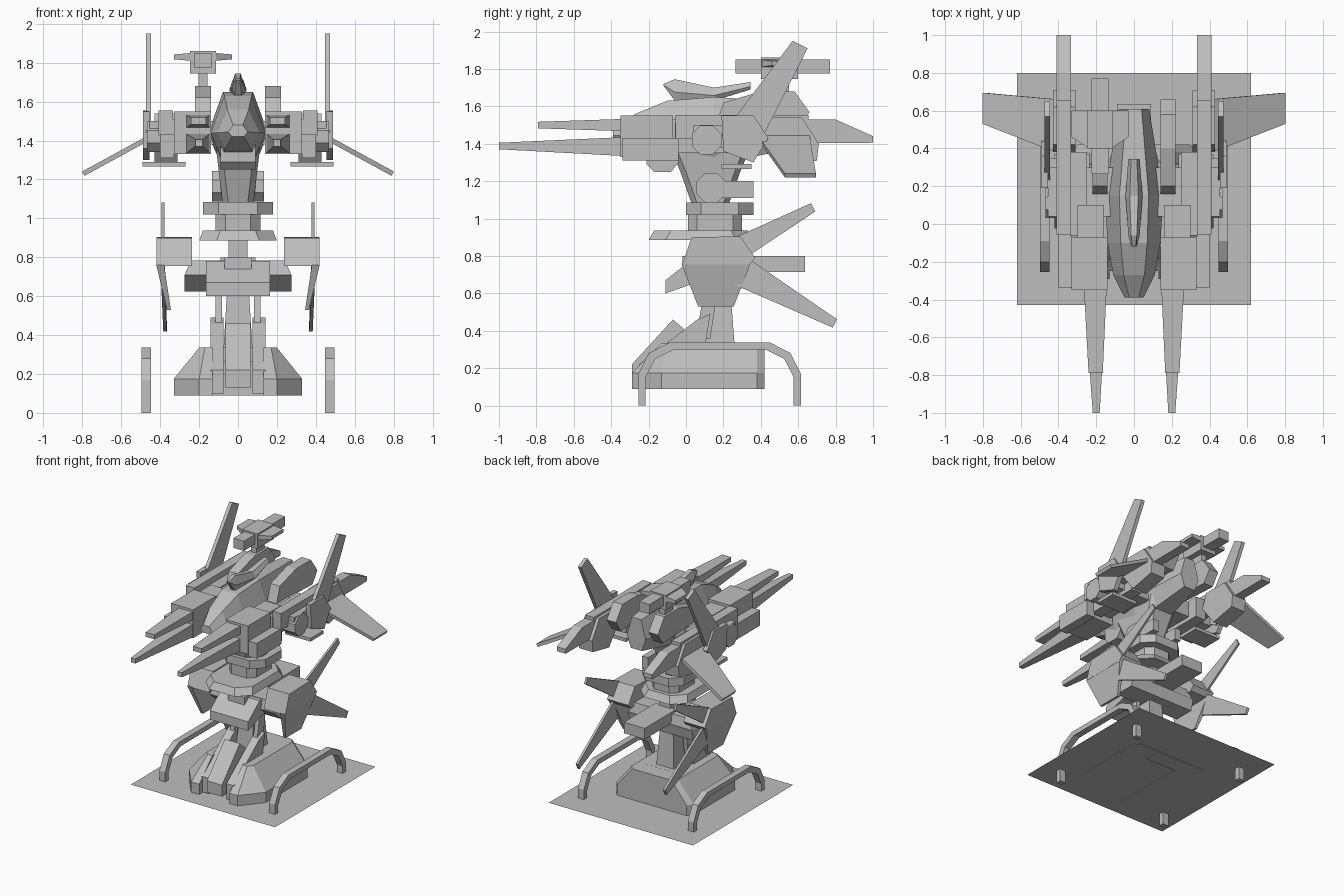
import bpy, bmesh
from math import sin, cos, pi
from mathutils import Vector

if "Cube" in bpy.data.objects:
    bpy.data.objects.remove(bpy.data.objects["Cube"], do_unlink=True)

grey = (.52, .52, .52, 1)
material = bpy.data.materials.new("plain grey")
material.use_nodes = True
material.diffuse_color = grey
material.node_tree.nodes["Principled BSDF"].inputs["Base Color"].default_value = grey


def skin(name, rings, pair=False):
    """Join matching rings of points and cap the ends; pair builds both sides."""
    sides = {"left_": 1, "right_": -1} if pair else {"": 1}
    for prefix, sign in sides.items():
        bm = bmesh.new()
        loops = [[bm.verts.new((sign * x, y, z)) for x, y, z in ring] for ring in rings]
        for lower, upper in zip(loops, loops[1:]):
            for i in range(len(lower)):
                bm.faces.new((lower[i - 1], lower[i], upper[i], upper[i - 1]))
        bm.faces.new(loops[0])
        if len(loops) > 1:
            bm.faces.new(loops[-1])
            bmesh.ops.recalc_face_normals(bm, faces=bm.faces)
        mesh = bpy.data.meshes.new(prefix + name)
        bm.to_mesh(mesh)
        bm.free()
        mesh.materials.append(material)
        part = bpy.data.objects.new(prefix + name, mesh)
        bpy.context.collection.objects.link(part)


def quad(centre, across, up):
    """Parallelogram ring around a centre, from two edge vectors."""
    centre, across, up = Vector(centre), Vector(across) / 2, Vector(up) / 2
    return [centre - across - up, centre + across - up,
            centre + across + up, centre - across + up]


def box(name, at, size, top=1, pair=False):
    """Box around a centre point; top narrows its upper face."""
    x, y, z = at
    wide, deep, high = size
    skin(name, [quad((x, y, z + side * high / 2), (wide * scale, 0, 0), (0, deep * scale, 0))
                for side, scale in ((-1, 1), (1, top))], pair)


def beam(name, start, end, start_size, end_size, pair=False):
    """Tapered bar running along the depth of the model."""
    skin(name, [quad(point, (size[0], 0, 0), (0, 0, size[1]))
                for point, size in ((start, start_size), (end, end_size))], pair)


def blade(name, root, tip, chords, chord, thick):
    """Pair of thin tapered fins from root to tip, with a chord direction."""
    direction = Vector(chord).normalized()
    normal = (Vector(tip) - Vector(root)).cross(direction).normalized() * thick
    skin(name, [quad(point, direction * length, normal)
                for point, length in zip((root, tip), chords)], pair=True)


def prism(name, x, wide, profile, pair=False):
    """Side profile of (y, z) points given a width."""
    skin(name, [[(x + side * wide / 2, y, z) for y, z in profile] for side in (-1, 1)], pair)


def drum(name, x, wide, y, z, radius):
    """Pair of eight-sided joints turned on the sideways axis."""
    angles = [(i + .5) * pi / 4 for i in range(8)]
    prism(name, x, wide, [(y + radius * cos(a), z + radius * sin(a)) for a in angles], pair=True)


def slab(name, y, layers, cut):
    """Stack of corner-cut outlines, each layer being (height, width, depth)."""
    rings = []
    for z, wide, deep in layers:
        w, d = wide / 2, deep / 2
        corner = [(w, d - cut), (w - cut, d)]
        back = corner + [(-a, b) for a, b in reversed(corner)]
        rings.append([(a, y + b, z) for a, b in back] + [(-a, y - b, z) for a, b in back])
    skin(name, rings)


def hull(name, stations):
    """Six-sided body, each station being (y, half width, bottom, top)."""
    rings = []
    for y, w, low, high in stations:
        middle = .6 * low + .4 * high
        rings.append([(-.6 * w, y, low), (.6 * w, y, low), (w, y, middle),
                      (w / 2, y, high), (-w / 2, y, high), (-w, y, middle)])
    skin(name, rings)


# Ground sheet, and a stand with two prongs joined at the back
skin("ground_sheet", [quad((0, .185, .095), (1.24, 0, 0), (0, 1.23, 0))])
prong_rings = []
for z, nose, shoulder, flat, side in ((.09, -.29, -.13, .2, .33), (.175, -.29, -.13, .2, .33),
                                      (.335, -.13, -.1, .17, .2)):
    prong_rings.append([(.13, nose, z), (flat, nose, z), (side, shoulder, z),
                        (side, .38, z), (side - .03, .42, z), (.13, .42, z)])
skin("stand_prong", prong_rings, pair=True)
box("stand_bridge", at=(0, .355, .212), size=(.26, .13, .245))
box("stand_deck", at=(0, .15, .3), size=(.26, .3, .07))

# Bent rails beside the stand: half a path, mirrored front to back
half = [(.435, 0), (.435, .17), (.38, .28), (.27, .337)]
path = half + [(-y, z) for y, z in reversed(half)]
rail_middle = .18
rail_rings = []
for y, z in path:
    rail_rings.append([(x, rail_middle + y * shrink, z * drop)
                       for x, shrink, drop in ((.447, 1, 1), (.497, 1, 1),
                                               (.497, .91, .89), (.447, .91, .89))])
skin("side_rail", rail_rings, pair=True)

# Front toes and leg column
toe = [(-.29, .13), (-.29, .22), (-.07, .46), (0, .4), (0, .13)]
prism("centre_toe", x=0, wide=.13, profile=toe)
prism("side_toe", x=.108, wide=.065, pair=True,
      profile=[(-.25, .1), (-.25, .22), (.06, .46), (.13, .49), (.1, .3), (0, .1)])
prism("ankle_strut", x=.1, wide=.033, pair=True,
      profile=[(.05, .36), (.13, .36), (.17, .62), (.1, .62)])
box("leg_column", at=(0, .17, .47), size=(.15, .18, .3), top=.75)

# Hips
prism("knee_cover", x=0, wide=.33,
      profile=[(-.11, .6), (-.11, .67), (.03, .78), (.22, .78), (.22, .66), (.06, .66)])
box("knee_cap", at=(0, .09, .77), size=(.14, .22, .06))
prism("hip_bar_lower", x=0, wide=.55, profile=[(.04, .71), (.14, .625), (.3, .625), (.32, .71)])
box("hip_bar_upper", at=(0, .18, .747), size=(.55, .27, .075), top=.87)
box("hip_column", at=(0, .17, .83), size=(.1, .18, .14))
box("rear_hip_box", at=(0, .44, .757), size=(.18, .39, .085))

# Hip shells, their tapered skirts and swept fins
prism("hip_shell", x=.328, wide=.184, pair=True,
      profile=[(-.02, .755), (.03, .9), (.29, .905), (.37, .79), (.34, .755)])
skin("hip_skirt", [quad((x, .16, z), (wide, 0, 0), (0, deep, 0))
                   for x, z, wide, deep in ((.4, .76, .04, .37), (.355, .53, .02, .19))], pair=True)
blade("upper_hip_fin", root=(.385, .3, .85), tip=(.385, .68, 1.06),
      chords=(.12, .05), chord=(0, 1, -2), thick=.016)
blade("lower_hip_fin", root=(.385, .29, .72), tip=(.375, .795, .44),
      chords=(.16, .05), chord=(0, 1, 2), thick=.018)

# Waist stack and torso
slab("waist_skirt", y=.08, layers=[(.885, .4, .56), (.937, .36, .5)], cut=.09)
slab("waist_core", y=.155, layers=[(.93, .23, .29), (1.03, .23, .29)], cut=.05)
slab("waist_ring", y=.18, layers=[(1.02, .36, .36), (1.085, .36, .36)], cut=.08)
slab("torso_base", y=.13, layers=[(1.08, .16, .2), (1.25, .2, .32), (1.42, .24, .46)], cut=.03)
drum("waist_joint", x=.1, wide=.065, y=.135, z=1.165, radius=.085)
box("waist_thruster", at=(.1, .26, 1.155), size=(.05, .2, .09), pair=True)

# Fuselage, chin and crest
hull("fuselage", [(-.39, .05, 1.42, 1.48), (-.27, .11, 1.36, 1.56), (-.1, .14, 1.31, 1.63),
                  (.15, .155, 1.29, 1.65), (.61, .08, 1.38, 1.62)])
prism("chin", x=0, wide=.18,
      profile=[(-.21, 1.38), (-.21, 1.29), (-.17, 1.25), (-.08, 1.25), (-.04, 1.3), (-.04, 1.38)])
hull("crest", [(-.12, .015, 1.71, 1.72), (-.06, .03, 1.63, 1.745),
               (.15, .045, 1.63, 1.7), (.345, .03, 1.69, 1.73)])

# Back boxes and the sensor head on its mast
prism("back_box", x=.18, wide=.08, pair=True,
      profile=[(.16, 1.5), (.2, 1.62), (.4, 1.68), (.58, 1.68), (.66, 1.57), (.6, 1.48)])
sensor_x = -.18
box("sensor_mast", at=(sensor_x, .5, 1.68), size=(.045, .1, .16))
box("sensor_body", at=(sensor_x, .5, 1.803), size=(.135, .2, .115))
box("sensor_tube", at=(sensor_x, .517, 1.812), size=(.09, .505, .075))
for label, side in (("left", 1), ("right", -1)):
    skin(label + "_sensor_wing",
         [quad((sensor_x + side * reach, y, 1.83), (0, deep, 0), (0, 0, thick))
          for reach, y, deep, thick in ((.06, .5, .2, .04), (.15, .53, .14, .025))])

# Shoulders
box("shoulder_bar", at=(.28, .17, 1.44), size=(.35, .26, .12), pair=True)
drum("shoulder_joint", x=.418, wide=.1, y=.11, z=1.42, radius=.085)
prism("shoulder_plate", x=.472, wide=.035, pair=True,
      profile=[(.2, 1.36), (.19, 1.55), (.36, 1.555), (.44, 1.43), (.36, 1.3)])
box("lower_plate", at=(.38, .27, 1.278), size=(.22, .16, .025), pair=True)
box("arm_pack", at=(.295, .16, 1.43), size=(.09, .44, .16), pair=True)
box("shoulder_pod", at=(.372, .3, 1.49), size=(.075, .71, .13), pair=True)
beam("tail_block", start=(.372, .64, 1.467), end=(.372, .8, 1.467),
     start_size=(.075, .125), end_size=(.075, .125), pair=True)
beam("tail_tip", start=(.372, .8, 1.467), end=(.372, 1, 1.423),
     start_size=(.075, .125), end_size=(.075, .035), pair=True)
prism("rear_pod", x=.37, wide=.12, pair=True,
      profile=[(.38, 1.43), (.42, 1.54), (.62, 1.54), (.71, 1.4), (.7, 1.31), (.5, 1.27)])

# Tall fins and drooping wings
blade("tall_fin", root=(.46, .28, 1.4), tip=(.46, .61, 1.93),
      chords=(.2, .09), chord=(0, 1, -.5), thick=.028)
blade("wing", root=(.41, .52, 1.44), tip=(.795, .612, 1.23),
      chords=(.28, .165), chord=(0, 1, 0), thick=.025)

# Twin-barrel guns
box("gun_body", at=(.235, -.21, 1.44), size=(.19, .28, .22), pair=True)
box("gun_mount", at=(.23, 0, 1.455), size=(.14, .2, .15), pair=True)
box("gun_side_box", at=(.365, -.19, 1.37), size=(.07, .3, .12), pair=True)
beam("upper_barrel", start=(.205, -.34, 1.5), end=(.203, -.79, 1.5),
     start_size=(.12, .065), end_size=(.075, .035), pair=True)
beam("lower_barrel", start=(.205, -.34, 1.385), end=(.2, -1, 1.388),
     start_size=(.12, .1), end_size=(.037, .035), pair=True)
